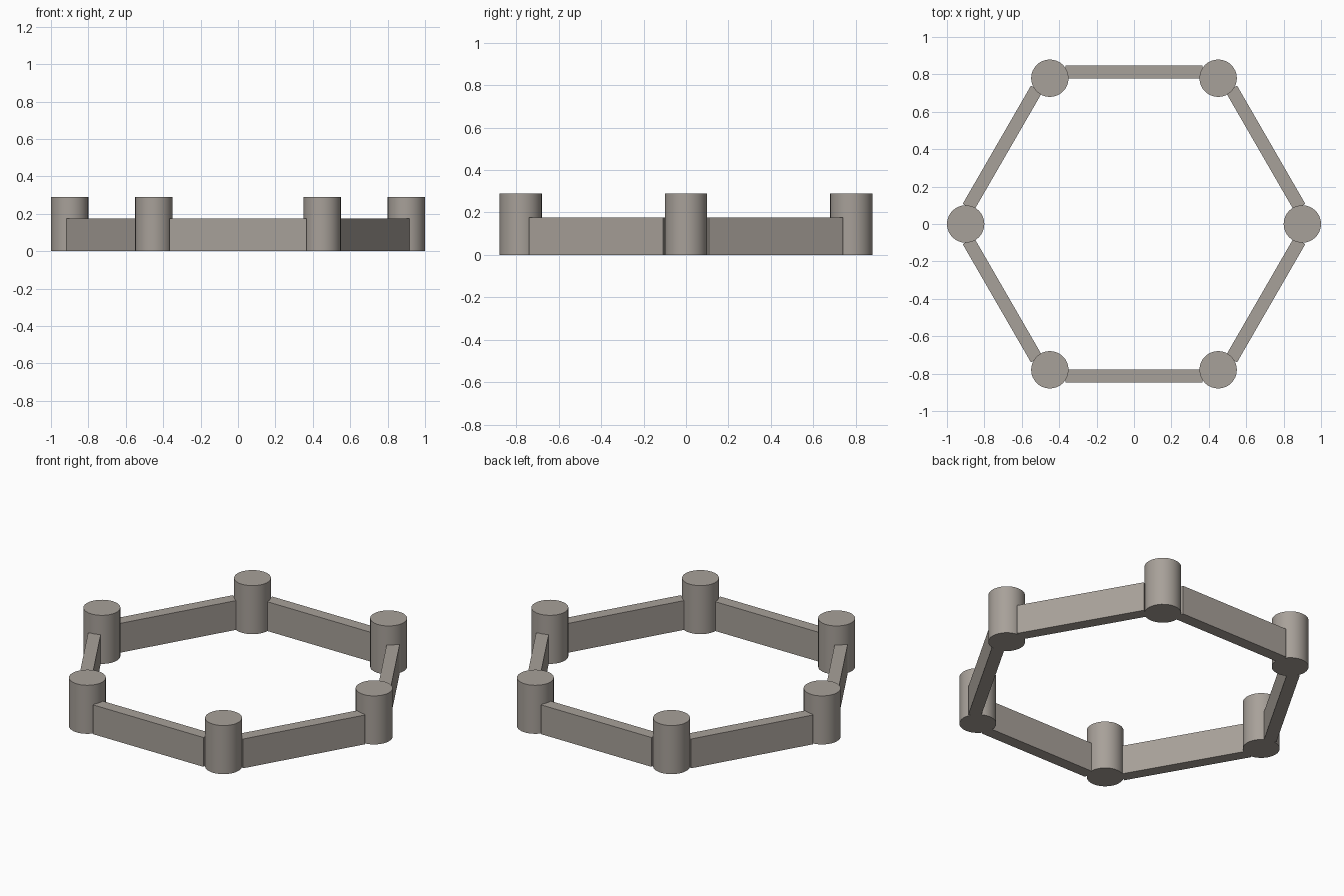
import bpy
import math

if "Cube" in bpy.data.objects:
    bpy.data.objects.remove(bpy.data.objects["Cube"])

# Single stone colour
stone = bpy.data.materials.new("warm_grey_stone")
stone.diffuse_color = (0.39, 0.355, 0.32, 1.0)
stone.use_nodes = True
stone.node_tree.nodes["Principled BSDF"].inputs["Base Color"].default_value = stone.diffuse_color

TOWER_RING, TOWER_R, TOWER_H = 0.90, 0.10, 0.29
WALL_RING, WALL_LEN, WALL_THICK, WALL_H = 0.812, 0.73, 0.07, 0.175


def add_tower(i):
    """Round corner tower, smooth sides and sharp rims."""
    a = math.radians(60 * i)
    bpy.ops.mesh.primitive_cylinder_add(
        vertices=32, radius=TOWER_R, depth=TOWER_H,
        location=(TOWER_RING * math.cos(a), TOWER_RING * math.sin(a), TOWER_H / 2))
    ob = bpy.context.object
    ob.name = f"tower_{i + 1}"
    ob.data.materials.append(stone)
    bpy.ops.object.shade_smooth_by_angle(angle=math.radians(30))


def add_wall(i):
    """Straight wall slab between two neighbouring towers."""
    a = math.radians(60 * i + 30)
    bpy.ops.mesh.primitive_cube_add(
        size=1, rotation=(0, 0, a),
        location=(WALL_RING * math.cos(a), WALL_RING * math.sin(a), WALL_H / 2))
    ob = bpy.context.object
    ob.name = f"wall_{i + 1}"
    ob.scale = (WALL_THICK, WALL_LEN, WALL_H)
    bpy.ops.object.transform_apply(location=False, rotation=False, scale=True)
    ob.data.materials.append(stone)


# Hexagonal ring of six towers and six walls
for i in range(6):
    add_tower(i)
    add_wall(i)
